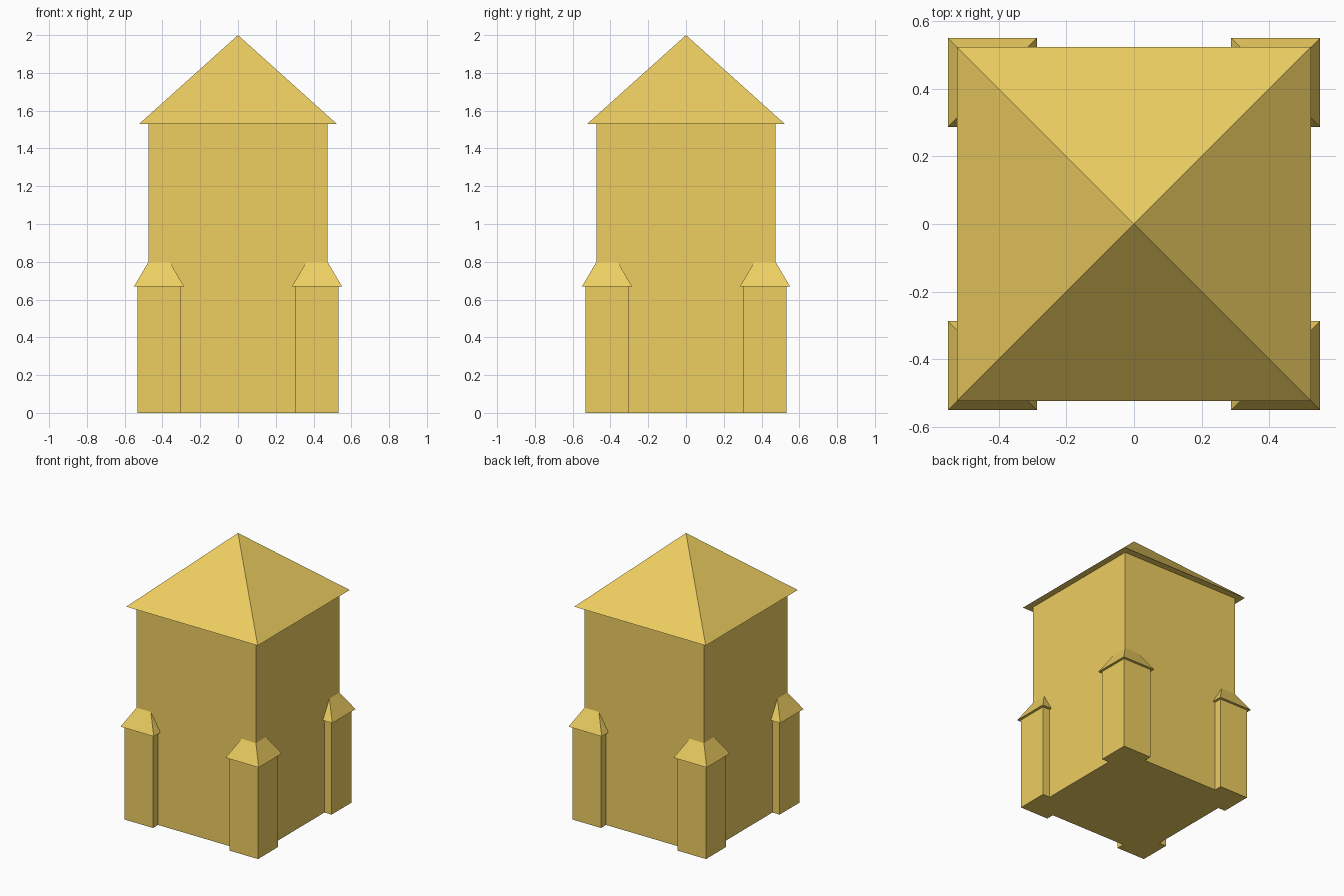
import bpy, bmesh

if "Cube" in bpy.data.objects:
    bpy.data.objects.remove(bpy.data.objects["Cube"])

mat = bpy.data.materials.new("yellow")
mat.diffuse_color = (0.85, 0.62, 0.12, 1)
mat.use_nodes = True
mat.node_tree.nodes["Principled BSDF"].inputs["Base Color"].default_value = mat.diffuse_color


def finish(name, bm):
    bmesh.ops.recalc_face_normals(bm, faces=bm.faces)
    mesh = bpy.data.meshes.new(name)
    bm.to_mesh(mesh)
    bm.free()
    mesh.materials.append(mat)
    obj = bpy.data.objects.new(name, mesh)
    bpy.context.collection.objects.link(obj)


def square(bm, x, y, half, z):
    return [bm.verts.new((x + sx * half, y + sy * half, z))
            for sx, sy in ((-1, -1), (1, -1), (1, 1), (-1, 1))]


def block(name, x, y, half, z0, z1):
    bm = bmesh.new()
    a, b = square(bm, x, y, half, z0), square(bm, x, y, half, z1)
    bm.faces.new(a)
    bm.faces.new(b)
    for i in range(4):
        j = (i + 1) % 4
        bm.faces.new((a[i], a[j], b[j], b[i]))
    finish(name, bm)


def pyramid(name, x, y, half, z0, z1):
    bm = bmesh.new()
    a = square(bm, x, y, half, z0)
    tip = bm.verts.new((x, y, z1))
    bm.faces.new(a)
    for i in range(4):
        bm.faces.new((a[i], a[(i + 1) % 4], tip))
    finish(name, bm)


# Main tower and its overhanging roof
block("tower_body", 0, 0, 0.475, 0, 1.53)
pyramid("tower_roof", 0, 0, 0.523, 1.53, 2.0)

# Corner buttresses with small pyramid caps
for ys, yname in ((-1, "front"), (1, "back")):
    for xs, xname in ((-1, "left"), (1, "right")):
        x, y = xs * 0.418, ys * 0.418
        block(f"{yname}_{xname}_buttress", x, y, 0.114, 0, 0.67)
        pyramid(f"{yname}_{xname}_buttress_cap", x, y, 0.132, 0.67, 0.895)
